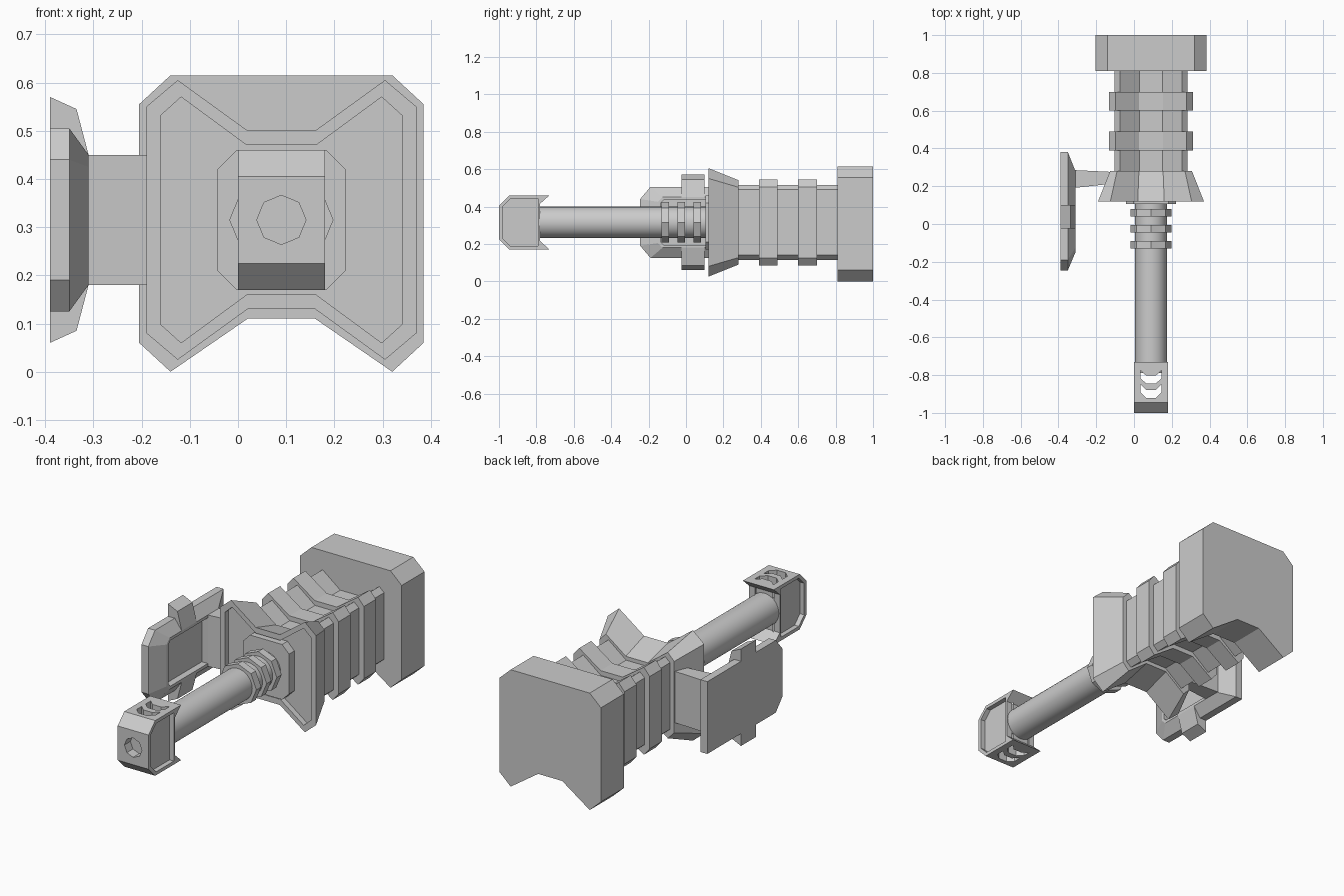
import bpy, bmesh, math
from mathutils import Matrix

if "Cube" in bpy.data.objects:
    bpy.data.objects.remove(bpy.data.objects["Cube"])

CX, CZ = 0.09, 0.315   # long axis of the hammer

grey = bpy.data.materials.new("plain_grey")
grey.use_nodes = True
grey.diffuse_color = (0.6, 0.6, 0.6, 1)
grey.node_tree.nodes["Principled BSDF"].inputs["Base Color"].default_value = (0.6, 0.6, 0.6, 1)


def finish(name, bm):
    bmesh.ops.recalc_face_normals(bm, faces=bm.faces)
    mesh = bpy.data.meshes.new(name)
    bm.to_mesh(mesh)
    bm.free()
    mesh.materials.append(grey)
    obj = bpy.data.objects.new(name, mesh)
    bpy.context.collection.objects.link(obj)
    return obj


def loft(name, rings):
    """Skin matching outlines in order and cap both ends."""
    bm = bmesh.new()
    loops = [[bm.verts.new(p) for p in ring] for ring in rings]
    n = len(loops[0])
    for a, b in zip(loops, loops[1:]):
        for i in range(n):
            j = (i + 1) % n
            bm.faces.new((a[i], a[j], b[j], b[i]))
    bm.faces.new(loops[0])
    bm.faces.new(loops[-1])
    return finish(name, bm)


def at_x(pts, x):
    return [(x, y, z) for y, z in pts]


def at_y(pts, y):
    return [(x, y, z) for x, z in pts]


def at_z(pts, z):
    return [(x, y, z) for x, y in pts]


def mirror_z(pts):
    return pts + [(a, 2 * CZ - b) for a, b in reversed(pts)]


def rod(name, radius, y0, y1, sides):
    bm = bmesh.new()
    bmesh.ops.create_cone(bm, cap_ends=True, segments=sides, radius1=radius,
                          radius2=radius, depth=y1 - y0)
    bm.transform(Matrix.Translation((CX, (y0 + y1) / 2, CZ)) @ Matrix.Rotation(math.pi / 2, 4, "X"))
    return finish(name, bm)


def cut(target, cutter):
    cutter.hide_render = True
    mod = target.modifiers.new("cut", "BOOLEAN")
    mod.operation, mod.solver, mod.object = "DIFFERENCE", "EXACT", cutter
    bpy.context.view_layer.objects.active = target
    bpy.ops.object.modifier_apply(modifier=mod.name)
    bpy.data.objects.remove(cutter)


def notched(side, peak, notch, peak_h, side_h, notch_h):
    """Section with four corner peaks and a valley above and below."""
    half = [(-side, side_h), (-peak, peak_h), (-notch, notch_h),
            (notch, notch_h), (peak, peak_h), (side, side_h)]
    return mirror_z([(CX + x, CZ + z) for x, z in half])


# Striking block with flat top and notched underside
block = [(-0.14, 0.615), (0.32, 0.615), (0.385, 0.555), (0.385, 0.06), (0.32, 0),
         (0.16, 0.11), (0.02, 0.11), (-0.14, 0), (-0.205, 0.06), (-0.205, 0.555)]
loft("striking_block", [at_y(block, 0.81), at_y(block, 1.0)])

# Neck with two raised bands
core = notched(0.193, 0.165, 0.062, 0.2, 0.175, 0.12)
band = notched(0.222, 0.188, 0.064, 0.23, 0.19, 0.145)
loft("neck", [at_y(core, 0.26), at_y(core, 0.83)])
for i, y in enumerate((0.39, 0.6)):
    loft(f"neck_band_{i + 1}", [at_y(band, y), at_y(band, y + 0.1)])

# Flared flange with a recessed front face
rim = notched(0.28, 0.215, 0.07, 0.29, 0.235, 0.185)
inner = notched(0.25, 0.208, 0.072, 0.255, 0.217, 0.155)
back = notched(0.217, 0.18, 0.064, 0.226, 0.188, 0.14)
loft("flange", [at_y(inner, 0.15), at_y(inner, 0.12), at_y(rim, 0.12), at_y(back, 0.28)])

# Octagonal socket plate, grip and grip rings
socket = mirror_z([(CX + x, CZ + z) for x, z in
                   ((-0.133, 0.105), (-0.093, 0.145), (0.093, 0.145), (0.133, 0.105))])
loft("socket_plate", [at_y(socket, 0.105), at_y(socket, 0.17)])
grip = rod("grip", 0.084, -0.79, 0.13, 32)
for i in range(3):
    rod(f"grip_ring_{i + 1}", 0.108, -0.13 + 0.085 * i, -0.09 + 0.085 * i, 8)

# Pommel with recessed sides
outer = mirror_z([(-1, 0.405), (-0.945, 0.46), (-0.73, 0.46), (-0.78, 0.415)])
panel = mirror_z([(-0.982, 0.398), (-0.938, 0.442), (-0.79, 0.442), (-0.79, 0.41)])
pommel = loft("pommel", [at_x(panel, 0.025), at_x(panel, 0), at_x(outer, 0),
                         at_x(outer, 0.18), at_x(panel, 0.18), at_x(panel, 0.155)])
# Chevron slots through the pommel and a round socket in its end
for y in (-0.775, -0.85):
    half = [(-0.055, 0), (-0.025, -0.028), (0.025, -0.028), (0.055, 0)]
    chevron = [(CX + x, y + d) for x, d in half]
    chevron += [(x, d - 0.042) for x, d in reversed(chevron)]
    cut(pommel, loft("slot_cutter", [at_z(chevron, 0.1), at_z(chevron, 0.55)]))
cut(pommel, rod("socket_cutter", 0.051, -1.1, -0.95, 8))

# Side guard: bevelled plate with a shallow tray on the inner face
edge = mirror_z([(-0.245, 0.44), (-0.19, 0.505), (0.38, 0.505)])
lip = mirror_z([(-0.15, 0.425), (-0.125, 0.45), (0.28, 0.45)])
tray = mirror_z([(-0.135, 0.42), (-0.12, 0.435), (0.265, 0.435)])
loft("guard_plate", [at_x(edge, -0.39), at_x(edge, -0.35), at_x(lip, -0.31),
                     at_x(tray, -0.31), at_x(tray, -0.345)])
tab = [(-0.39, 0.57), (-0.335, 0.545), (-0.31, 0.45), (-0.39, 0.45)]
low_tab = [(x, 2 * CZ - z) for x, z in tab]
for name, pts in (("guard_tab_top", tab), ("guard_tab_bottom", low_tab)):
    loft(name, [at_y(pts, -0.025), at_y(pts, 0.1)])

# Arm joining the guard to the flange
wide = mirror_z([(0.192, 0.45), (0.285, 0.45)])
slim = mirror_z([(0.215, 0.45), (0.275, 0.45)])
loft("guard_arm", [at_x(wide, -0.345), at_x(wide, -0.31), at_x(slim, -0.1)])

# Smooth the round grip only
bpy.ops.object.select_all(action="DESELECT")
grip.select_set(True)
bpy.context.view_layer.objects.active = grip
bpy.ops.object.shade_smooth_by_angle()
